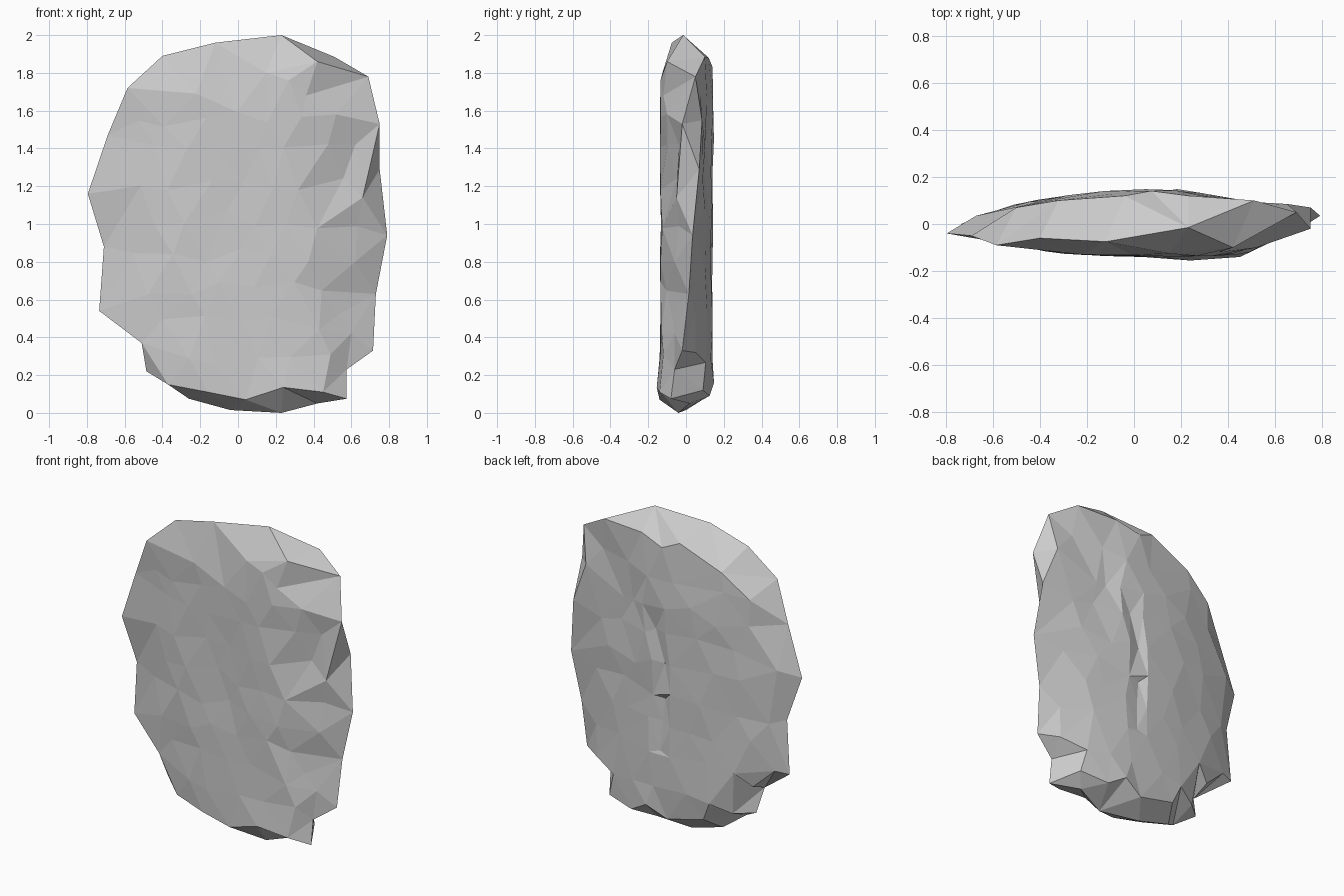
import bpy, bmesh, math, random
from mathutils import Vector
from mathutils.geometry import delaunay_2d_cdt, intersect_point_line

if "Cube" in bpy.data.objects:
    bpy.data.objects.remove(bpy.data.objects["Cube"])

random.seed(7)

# Silhouette rim of the slab, clockwise from the top: (x, z, y)
RIM = [(.23, 2.0, -.015), (.51, 1.885, .10), (.69, 1.78, .05), (.75, 1.53, -.02),
       (.75, 1.29, .07), (.79, .94, .035), (.73, .63, .015), (.715, .33, -.02),
       (.575, .23, -.06), (.575, .075, -.08), (.42, .05, .02), (.23, 0, -.04),
       (-.04, .015, 0), (-.26, .075, 0), (-.37, .15, -.09), (-.485, .22, -.02),
       (-.51, .37, -.07), (-.735, .54, 0), (-.71, .88, -.01), (-.795, 1.16, -.04),
       (-.69, 1.47, -.05), (-.585, 1.72, -.09), (-.40, 1.89, -.06), (-.12, 1.96, -.075)]
N = len(RIM)

# Chipped edge points just inside the rim
FRONT_EDGE = [(.42, 1.86, -.10), (.52, 1.58, -.10), (.66, 1.14, -.05), (-.16, .11, -.13),
              (.04, .07, -.14), (.24, .135, -.155), (.45, .11, -.14), (.53, .52, -.075),
              (.43, .44, -.13), (.49, .31, -.12), (-.22, 1.69, -.13), (.15, 1.80, -.125),
              (.36, 1.68, -.12), (.62, .80, -.06), (.60, .42, -.06)]
BACK_EDGE = [(-.50, 1.62, .07), (-.32, 1.76, .10), (-.04, 1.88, .12), (.23, 1.88, .12),
             (-.67, 1.2, .035), (-.62, .85, .045), (-.65, .55, .03), (-.51, .42, .05),
             (-.20, .15, .11), (.05, .09, .12), (.30, .09, .125), (.48, .12, .09),
             (.65, 1.55, .085), (.60, .32, .05), (-.38, .22, .07)]
# Sharp edges kept in the front sheet (rim index, or N + edge index)
FRONT_LINES = [(0, N), (N, 2), (2, N + 1), (N, N + 12), (3, N + 2), (N + 2, 5), (14, 16),
               (14, N + 3), (N + 3, N + 4), (N + 4, N + 5), (N + 5, N + 6), (N + 6, 9),
               (N + 12, N + 1), (2, N + 12), (N, N + 11)]


def rim_hit(x, z):
    # distance to the rim and rim depth at the nearest point
    best = (9, 0)
    for i in range(N):
        a, b = RIM[i], RIM[(i + 1) % N]
        va, vb, p = Vector((*a[:2], 0)), Vector((*b[:2], 0)), Vector((x, z, 0))
        t = min(1, max(0, intersect_point_line(p, va, vb)[1]))
        best = min(best, ((va.lerp(vb, t) - p).length, a[2] + (b[2] - a[2]) * t))
    return best


def to_rim(x, z, y, reach):
    # gently slope the sheet toward the rim along the sides
    d, ry = rim_hit(x, z)
    t = min(1, d / reach) ** .8
    return ry + (y - ry) * t


def front_depth(x, z):
    hollow = .018 * math.exp(-(x / .15) ** 2 - ((z - 1.1) / .35) ** 2)
    y = -.138 + .085 * (x - .1) ** 2 + hollow + random.uniform(-.004, .004)
    return to_rim(x, z, y, .36) if abs(x) > .36 else y


def crease_x(z):
    # Crease runs straight up, then bends toward the upper right corner
    return .08 + max(0, z - 1.2) * .85


def back_depth(x, z):
    d = x - crease_x(z)
    fade = math.exp(-((z - 1.05) / .55) ** 4)
    groove = (.03 * math.exp(-(d / .05) ** 2) + .02 * math.exp(-((d - .2) / .12) ** 2)) * fade
    slope = max(0, x - .25) * .10
    y = .145 - .17 * (x - .12) ** 2 - slope - groove + random.uniform(-.006, .006)
    # shallow hollow beside the upper diagonal crease
    y -= .025 * math.exp(-((x - .38) / .16) ** 2 - ((z - 1.62) / .2) ** 2)
    return to_rim(x, z, y, .2) if abs(x) > .45 else y


def facet_points(edge, depth, step, extra=()):
    pts = list(edge) + list(extra)
    for r in range(int(1.9 / step)):
        for c in range(-5, 6):
            x = (c + .5 * (r % 2)) * step + random.uniform(-.25, .25) * step
            z = .12 + r * step + random.uniform(-.25, .25) * step
            # keep clear of the rim and of existing points
            if abs(x) < .75 and rim_hit(x, z)[0] > .12 and \
                    all(math.hypot(x - p[0], z - p[1]) > .11 for p in pts):
                pts.append((x, z, depth(x, z)))
    return pts


bm = bmesh.new()
rim = [bm.verts.new((x, y, z)) for x, z, y in RIM]


def add_face_sheet(pts, lines=()):
    flat = [Vector(p[:2]) for p in RIM + pts]
    loop = [(i, (i + 1) % N) for i in range(N)]
    co, _, tris, orig, _, _ = delaunay_2d_cdt(flat, loop + list(lines), [], 1, 1e-5)
    vmap = {}
    for t in tris:
        vs = []
        for i in t:
            o = orig[i][0]
            if o not in vmap:
                x, z, y = (RIM + pts)[o]
                vmap[o] = rim[o] if o < N else bm.verts.new((x, y, z))
            vs.append(vmap[o])
        if not bm.faces.get(vs):
            bm.faces.new(vs)


# Front sheet, then the weathered, creased back sheet
add_face_sheet(facet_points(FRONT_EDGE, front_depth, .18), FRONT_LINES)
crease = []
for k in range(6):
    z = .5 + k * .19
    for off in (-.07, 0, .08):
        x = crease_x(z) + off + random.uniform(-.02, .02)
        crease.append((x, z + random.uniform(-.03, .03), back_depth(x, z)))
add_face_sheet(facet_points(BACK_EDGE, back_depth, .19, crease))

bmesh.ops.recalc_face_normals(bm, faces=bm.faces[:])
mesh = bpy.data.meshes.new("rock_slab")
bm.to_mesh(mesh)
bm.free()
slab = bpy.data.objects.new("rock_slab", mesh)
bpy.context.collection.objects.link(slab)
